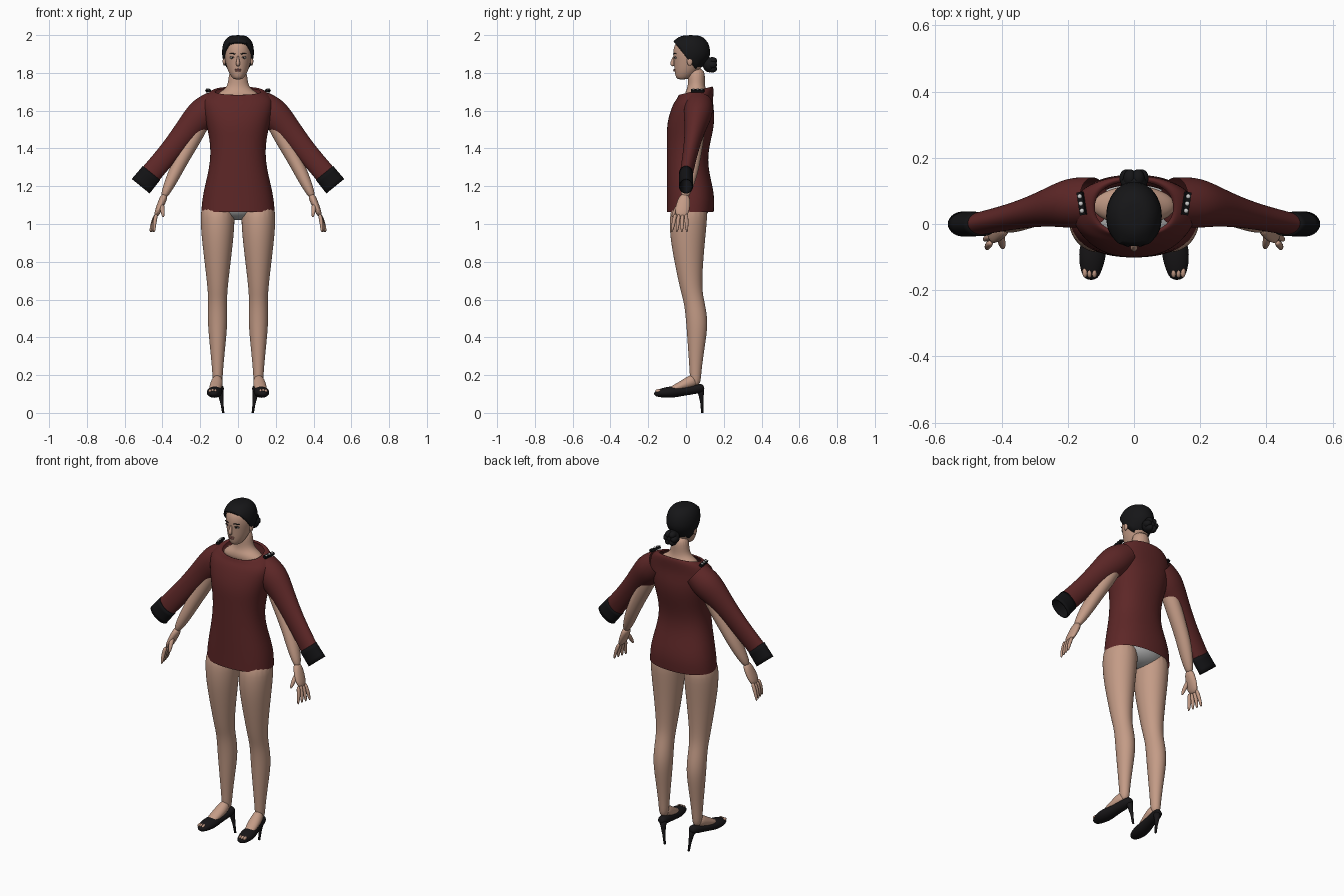
import bpy, bmesh, math
from mathutils import Vector, Matrix

cube = bpy.data.objects.get("Cube")
if cube:
    bpy.data.objects.remove(cube)

X, Y, UP = Vector((1, 0, 0)), Vector((0, 1, 0)), Vector((0, 0, 1))


def material(name, red, green, blue):
    mat = bpy.data.materials.new(name)
    mat.use_nodes = True
    mat.diffuse_color = (red, green, blue, 1)
    shader = mat.node_tree.nodes["Principled BSDF"]
    shader.inputs["Base Color"].default_value = mat.diffuse_color
    return mat


skin_colour = material("skin", .55, .33, .24)
cloth_red = material("dark_red_cloth", .11, .02, .02)
trim_black = material("black_trim", .006, .006, .007)
hair_black = material("black_hair", .008, .008, .009)
shoe_black = material("black_leather", .009, .008, .009)
cloth_grey = material("pale_grey_cloth", .5, .5, .5)
lip_pink = material("lip_pink", .36, .14, .12)
eye_white = material("eye_white", .6, .55, .5)
silver = material("silver", .6, .6, .6)


def finish(name, mat, bm, subdivide=0, thickness=0, smooth=True):
    bmesh.ops.recalc_face_normals(bm, faces=bm.faces)
    mesh = bpy.data.meshes.new(name)
    bm.to_mesh(mesh)
    bm.free()
    mesh.materials.append(mat)
    if smooth:
        mesh.shade_smooth()
    part = bpy.data.objects.new(name, mesh)
    bpy.context.collection.objects.link(part)
    if subdivide:
        modifier = part.modifiers.new("Smooth", 'SUBSURF')
        modifier.levels = modifier.render_levels = subdivide
    if thickness:
        modifier = part.modifiers.new("Thickness", 'SOLIDIFY')
        modifier.thickness = thickness
        modifier.offset = -1
    return part


def ellipse(centre, across, along, sides=20, fullness=1):
    """Points of an oval; a fullness below one squares it off."""
    def shape(value):
        return math.copysign(abs(value) ** fullness, value)
    angles = [math.tau * k / sides for k in range(sides)]
    return [centre + across * shape(math.cos(a)) + along * shape(math.sin(a)) for a in angles]


def bridge(outlines, caps=True):
    bm = bmesh.new()
    loops = [[bm.verts.new(point) for point in outline] for outline in outlines]
    for low, high in zip(loops, loops[1:]):
        for k in range(len(low)):
            bm.faces.new((low[k - 1], low[k], high[k], high[k - 1]))
    if caps:
        bm.faces.new(loops[0])
        bm.faces.new(loops[-1])
    return bm


def level_ring(z, front, back, half_width, grow=0, fullness=1):
    centre = Vector((0, (front + back) / 2, z))
    return ellipse(centre, X * (half_width + grow), Y * ((back - front) / 2 + grow),
                   fullness=fullness)


def limb(name, mat, points, radii, flat=(1, 1), ref=Y, level=False, caps=True,
         subdivide=2, thickness=0):
    """Tube along points; flat gives the depth to width ratio at both ends."""
    points = [Vector(p) for p in points]
    last = len(points) - 1
    outlines = []
    for i, (point, radius) in enumerate(zip(points, radii)):
        along = UP if level else (points[min(i + 1, last)] - points[max(i - 1, 0)]).normalized()
        across = ref.cross(along).normalized()
        ratio = flat[0] + (flat[1] - flat[0]) * i / last
        outlines.append(ellipse(point, across * radius, along.cross(across) * radius * ratio))
    return finish(name, mat, bridge(outlines, caps), subdivide, thickness)


def ball(name, mat, centre, size):
    bm = bmesh.new()
    place = Matrix.Translation(centre) @ Matrix.Diagonal((*size, 1))
    bmesh.ops.create_uvsphere(bm, u_segments=20, v_segments=12, radius=1, matrix=place)
    return finish(name, mat, bm, smooth=True)


# Tunic body: waist and back follow waves, collar rises towards the back
rows = []
for step in range(10):
    z = 1.063 + step * .065
    front = -.103 + max(0, z - 1.55) * .4
    back = .135 - .018 * math.cos(14 * (z - 1.34))
    rows.append((z, front, back, .172 - .025 * math.cos(10 * (z - 1.38))))
rows += [(1.69, -.045, .15, .165), (1.71, -.04, .14, .13), (1.7, -.03, .13, .12)]
bm = bridge([level_ring(*row, fullness=.88) for row in rows], caps=False)
for v in bm.verts:
    if v.co.z > 1.68:
        v.co.z += (v.co.y - .05) / 4
finish("tunic_body", cloth_red, bm, subdivide=2)

# Underwear and neck
ball("underwear", cloth_grey, (0, .03, 1.1), (.15, .1, .08))
limb("neck", skin_colour, [(0, .055, z) for z in (1.64, 1.69, 1.71, 1.74, 1.83)],
     (.15, .115, .075, .05, .05), flat=(.4, 1), level=True)

# Head
skull = [(1.765, -.04, 0, .02), (1.775, -.055, .03, .033), (1.81, -.062, .07, .055),
         (1.87, -.066, .115, .071), (1.9, -.07, .12, .075), (1.95, -.065, .11, .07),
         (1.98, -.03, .08, .045), (1.99, 0, .05, .02)]
finish("head", skin_colour, bridge([level_ring(*row) for row in skull]), subdivide=2)

# Swept-back hair, trimmed along a slanted hairline
bm = bridge([level_ring(z + .01, *row, grow=.012) for z, *row in skull[2:]])
bmesh.ops.bisect_plane(bm, geom=bm.verts[:] + bm.edges[:] + bm.faces[:],
                       plane_co=(0, -.058, 1.957), plane_no=(0, 1, .8), clear_inner=True)
finish("hair_cap", hair_black, bm, subdivide=1, thickness=.014)

# Coiled hair bun
bun = Vector((0, .125, 1.843))
ball("hair_bun", hair_black, bun, (.04, .036, .04))
for i in range(6):
    turn = Matrix.Rotation(math.tau * i / 6, 3, 'Y')
    ball(f"bun_coil_{i + 1}", hair_black, bun + turn @ Vector((.024, .014, 0)), (.02, .026, .02))

# Nose and lips
limb("nose", skin_colour, [(0, -.063, 1.89), (0, -.069, 1.87), (0, -.075, 1.848), (0, -.066, 1.836)],
     (.005, .007, .012, .009))
ball("upper_lip", lip_pink, (0, -.061, 1.818), (.018, .006, .004))
ball("lower_lip", lip_pink, (0, -.061, 1.811), (.015, .007, .005))

# Left side of the face
left = [
    ball("left_eye", eye_white, (.03, -.053, 1.88), (.013, .007, .006)),
    ball("left_iris", trim_black, (.03, -.058, 1.88), (.005, .004, .005)),
    ball("left_ear", skin_colour, (.073, .02, 1.862), (.008, .015, .024)),
    limb("left_eyelid_line", trim_black, [(.014, -.061, 1.88), (.03, -.06, 1.887), (.046, -.05, 1.882)],
         (.002, .003, .002)),
    limb("left_eyebrow", hair_black, [(.013, -.068, 1.9), (.03, -.063, 1.903), (.05, -.05, 1.9)],
         (.003, .003, .002)),
]

# Wide sleeve with turned cuff, and the arm hanging below it
left += [
    limb("left_sleeve", cloth_red,
         [(.12, .07, 1.638), (.185, .064, 1.588), (.255, .05, 1.515), (.355, .025, 1.39), (.47, 0, 1.256)],
         (.072, .09, .07, .056, .057), flat=(1, .6), caps=False),
    limb("left_cuff", trim_black, [(.458, 0, 1.27), (.515, 0, 1.2)], (.06, .062),
         flat=(.62, .62), caps=False, thickness=.006),
    limb("left_arm", skin_colour,
         [(.165, .06, 1.61), (.215, .055, 1.49), (.3, .035, 1.34), (.34, .02, 1.26), (.4, -.01, 1.13)],
         (.05, .045, .038, .036, .02), flat=(1, 1.2)),
]

# Hand with fanned fingers
left.append(limb("left_palm", skin_colour, [(.385, -.004, 1.16), (.41, -.015, 1.1), (.438, -.028, 1.035)],
                 (.021, .02, .013), flat=(1.2, 2.8)))
for i in range(4):
    base = Vector((.432, -.056 + .019 * i, 1.055))
    tip = base + Vector((.012 + .007 * i, -.02 + .008 * i, -.1))
    knuckle = (base + tip) / 2 + X * .005
    left.append(limb(f"left_finger_{i + 1}", skin_colour, [base, knuckle, tip], (.011, .01, .006)))
left.append(limb("left_thumb", skin_colour, [(.405, -.025, 1.11), (.4, -.056, 1.075), (.395, -.074, 1.035)],
                 (.014, .012, .007)))

# Shoulder tab with beads
place = (Matrix.Translation((.158, .062, 1.706))
         @ Matrix.Rotation(-.15, 4, 'Z') @ Matrix.Rotation(.35, 4, 'Y'))
bm = bmesh.new()
bmesh.ops.create_cube(bm, size=1, matrix=place @ Matrix.Diagonal((.018, .07, .014, 1)))
left.append(finish("left_shoulder_tab", trim_black, bm, smooth=False))
for i in range(3):
    left.append(ball(f"left_shoulder_bead_{i + 1}", silver,
                     place @ Vector((0, .022 * (i - 1), .008)), (.007, .007, .005)))

# Leg and instep
heights = (1.13, 1, .88, .72, .64, .58, .48, .36, .22, .14)
depths = (.02, .01, .01, .02, .03, .045, .06, .055, .05, .05)
left += [
    limb("left_leg", skin_colour, [(.108, y, z) for y, z in zip(depths, heights)],
         (.09, .092, .08, .06, .052, .05, .054, .042, .028, .025), flat=(1.1, 1.1), level=True),
    limb("left_instep", skin_colour, [(.108, .055, .18), (.112, .01, .158), (.119, -.04, .137), (.126, -.09, .12)],
         (.035, .031, .022, .014), flat=(.7, 1.9), ref=X),
]

# High-heeled shoe with toes at the opening
left += [
    limb("left_shoe", shoe_black,
         [(.098, .097, .135), (.1, .075, .13), (.115, -.02, .115), (.125, -.08, .11), (.13, -.14, .105), (.13, -.17, .1)],
         (.015, .027, .025, .033, .023, .011), flat=(1, 1.6), ref=X),
    limb("left_heel", shoe_black, [(.098, .074, .13), (.092, .08, .095), (.085, .084, .05), (.078, .086, 0)],
         (.022, .014, .008, .006), level=True, subdivide=0),
]
for i in range(3):
    left.append(ball(f"left_toe_{i + 1}", skin_colour, (.12 + .014 * i, -.146, .116), (.008, .016, .01)))

# Mirror every left part to the right
for part in left:
    twin = part.copy()
    twin.data = part.data.copy()
    twin.name = part.name.replace("left", "right")
    twin.data.transform(Matrix.Diagonal((-1, 1, 1, 1)))
    twin.data.flip_normals()
    bpy.context.collection.objects.link(twin)
